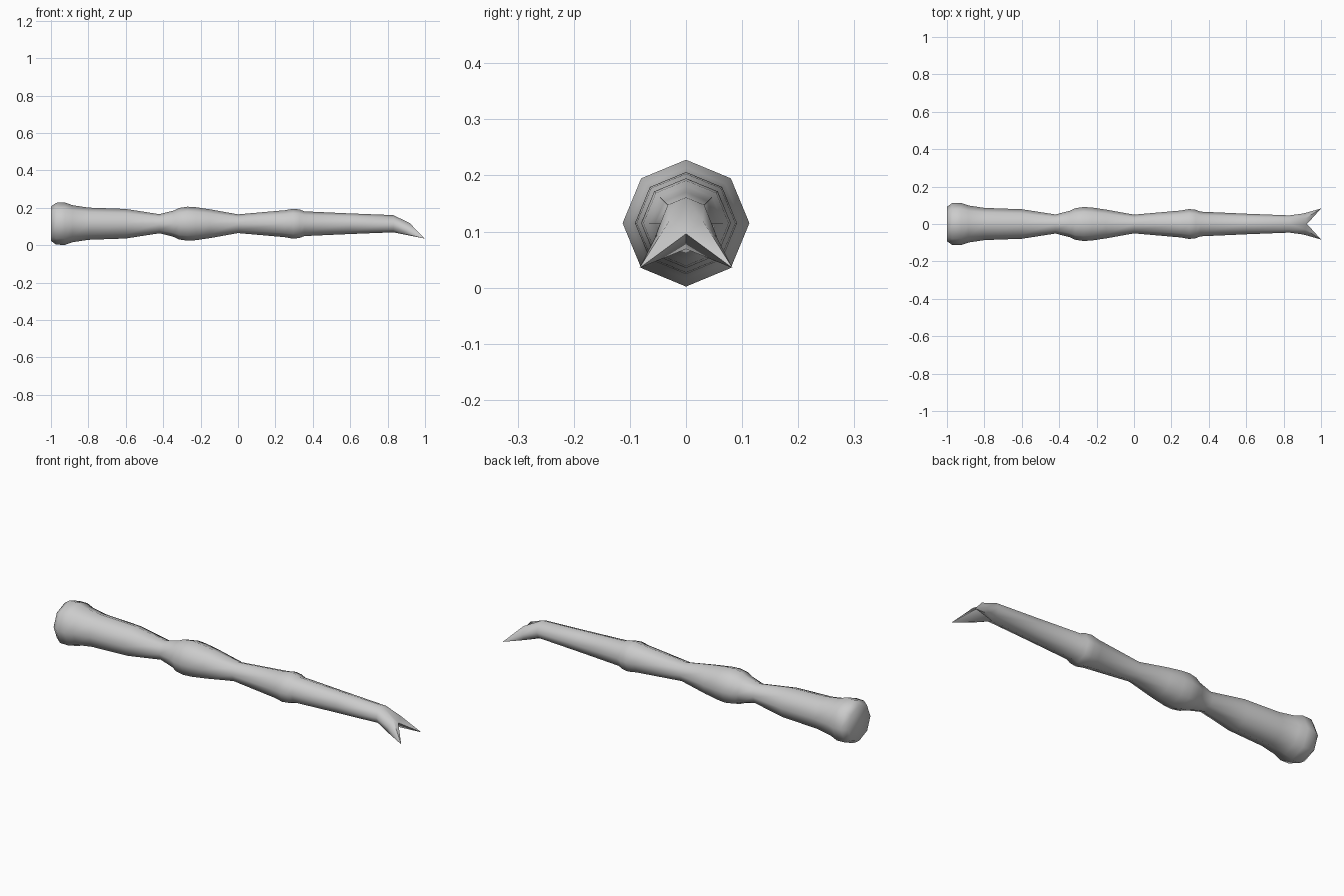
import bpy, bmesh, math

cube = bpy.data.objects.get("Cube")
if cube:
    bpy.data.objects.remove(cube, do_unlink=True)

AXIS_Z = 0.115   # height of the bar's axis
SIDES = 8

# Single grey metal
grey = bpy.data.materials.new("grey metal")
grey.use_nodes = True
colour = (0.6, 0.6, 0.6, 1.0)
grey.diffuse_color = colour
bsdf = grey.node_tree.nodes["Principled BSDF"]
bsdf.inputs["Base Color"].default_value = colour
bsdf.inputs["Roughness"].default_value = 0.6

# Shaft profile: (x, radius), from pommel to claw neck
PROFILE = [
    (-1.0, 0.092), (-0.972, 0.112), (-0.925, 0.113), (-0.885, 0.099),
    (-0.80, 0.086), (-0.60, 0.079), (-0.42, 0.051), (-0.345, 0.070),
    (-0.315, 0.084), (-0.27, 0.091), (-0.225, 0.088), (-0.15, 0.077),
    (0.0, 0.050), (0.25, 0.072), (0.295, 0.080), (0.33, 0.076),
    (0.355, 0.066), (0.60, 0.055), (0.83, 0.046),
]

bm = bmesh.new()


def ring(x, r):
    """Octagon around the x axis, corner 0 on top, going towards +y."""
    return [bm.verts.new((x, r * math.sin(a), AXIS_Z + r * math.cos(a)))
            for a in (2 * math.pi * i / SIDES for i in range(SIDES))]


# Lathed shaft with closed pommel
rings = [ring(x, r) for x, r in PROFILE]
for a, b in zip(rings, rings[1:]):
    for i in range(SIDES):
        j = (i + 1) % SIDES
        bm.faces.new((a[i], a[j], b[j], b[i]))
bm.faces.new(rings[0])

# Forked claw: each half bends down to a pointed tip
neck = rings[-1]
notch = bm.verts.new((0.925, 0, 0.096))
for side in (1, -1):
    top, shoulder, flank, lower, bottom = [neck[(side * i) % SIDES] for i in range(5)]
    knuckle = bm.verts.new((0.917, side * 0.030, 0.119))
    outer = bm.verts.new((0.905, side * 0.056, 0.088))
    under = bm.verts.new((0.895, side * 0.050, 0.060))
    tip = bm.verts.new((1.0, side * 0.083, 0.035))
    for f in ((top, shoulder, knuckle, notch), (shoulder, flank, outer, knuckle),
              (flank, lower, under, outer), (lower, bottom, under),
              (notch, knuckle, tip), (knuckle, outer, tip), (outer, under, tip),
              (under, bottom, tip), (bottom, notch, tip)):
        bm.faces.new(f)

bmesh.ops.recalc_face_normals(bm, faces=bm.faces)
mesh = bpy.data.meshes.new("forked_bar")
bm.to_mesh(mesh)
bm.free()
mesh.materials.append(grey)
bar = bpy.data.objects.new("forked_bar", mesh)
bpy.context.collection.objects.link(bar)

# Smooth shading with sharp claw edges
bpy.ops.object.select_all(action='DESELECT')
bar.select_set(True)
bpy.context.view_layer.objects.active = bar
bpy.ops.object.shade_smooth_by_angle(angle=math.radians(65))
